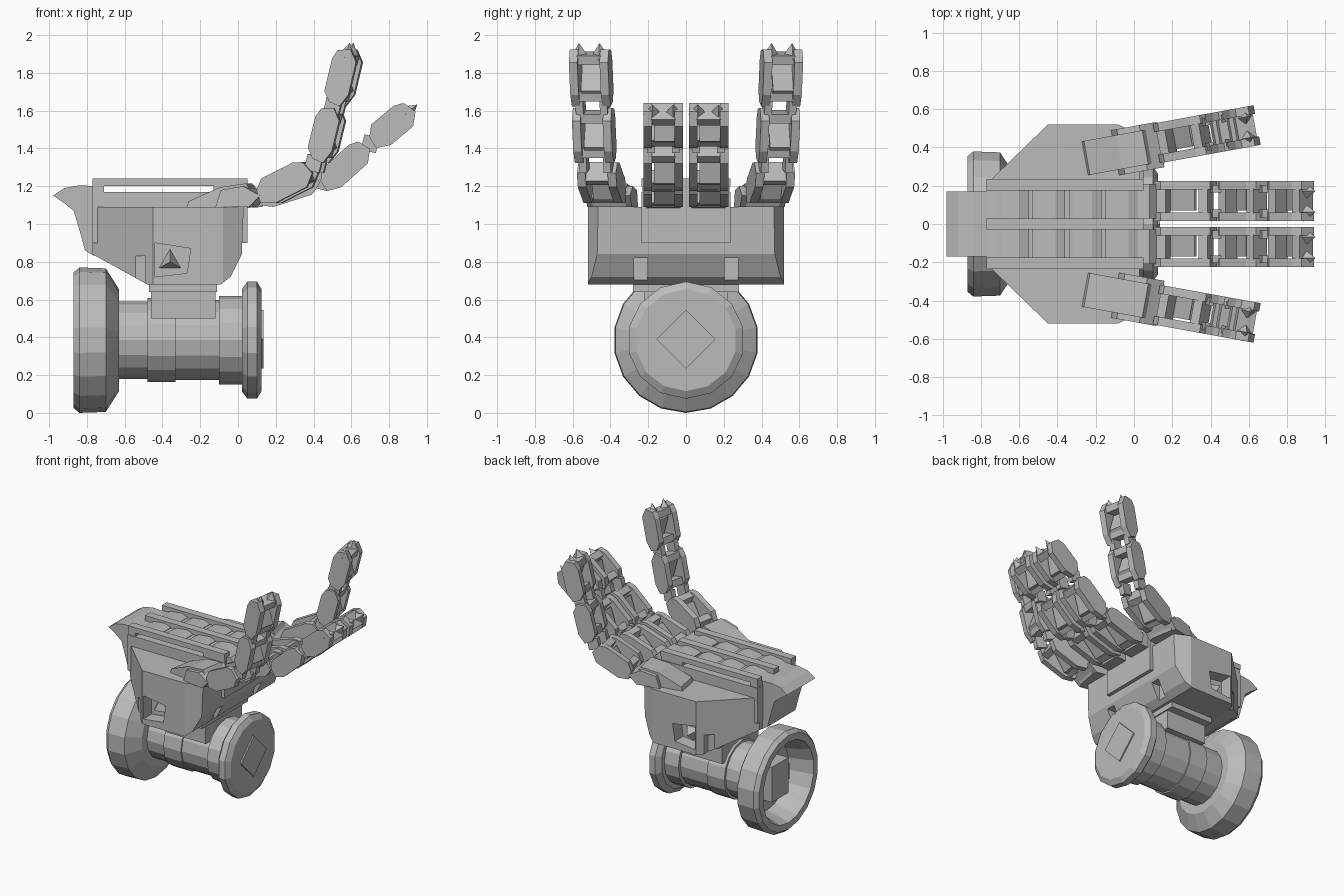
import bpy, bmesh, math
from mathutils import Matrix, Vector

cube = bpy.data.objects.get("Cube")
if cube:
    bpy.data.objects.remove(cube, do_unlink=True)

grey = bpy.data.materials.new("plain_grey")
grey.use_nodes = True
colour = (0.5, 0.5, 0.5, 1)
grey.diffuse_color = colour
grey.node_tree.nodes["Principled BSDF"].inputs["Base Color"].default_value = colour


def prism(bm, pts, a, b, axis="y", mat=None):
    """Extrude a 2D outline: (x, z) along y, or (x, y) along z."""
    def place(u, v, w):
        p = Vector((u, w, v)) if axis == "y" else Vector((u, v, w))
        return mat @ p if mat else p
    lo = [bm.verts.new(place(u, v, a)) for u, v in pts]
    hi = [bm.verts.new(place(u, v, b)) for u, v in pts]
    n = len(pts)
    faces = [bm.faces.new(lo), bm.faces.new(hi[::-1])]
    for i in range(n):
        j = (i + 1) % n
        faces.append(bm.faces.new((lo[j], lo[i], hi[i], hi[j])))
    bmesh.ops.recalc_face_normals(bm, faces=faces)


def box(bm, x0, x1, y0, y1, z0, z1, mat=None):
    prism(bm, [(x0, z0), (x1, z0), (x1, z1), (x0, z1)], y0, y1, "y", mat)


def finish(name, bm, hidden=False):
    bmesh.ops.recalc_face_normals(bm, faces=bm.faces[:])
    mesh = bpy.data.meshes.new(name)
    bm.to_mesh(mesh)
    bm.free()
    mesh.materials.append(grey)
    ob = bpy.data.objects.new(name, mesh)
    bpy.context.scene.collection.objects.link(ob)
    ob.hide_render = hidden
    if hidden:
        ob.hide_viewport = True
        ob.display_type = "WIRE"
    return ob


def boolean(ob, tool, kind):
    mod = ob.modifiers.new(tool.name, "BOOLEAN")
    mod.object, mod.operation, mod.solver = tool, kind, "EXACT"


def lathe(name, profile, sides, z=0.385, closed=False):
    """Revolve (x, radius) points around a horizontal axis."""
    bm = bmesh.new()
    rings = []
    for x, r in profile:
        rings.append([bm.verts.new((x, r * math.sin(t), z + r * math.cos(t)))
                      for t in (math.tau * i / sides for i in range(sides))])
    pairs = list(zip(rings, rings[1:]))
    if closed:
        pairs.append((rings[-1], rings[0]))
    else:
        bm.faces.new(rings[0])
        bm.faces.new(rings[-1])
    for p, q in pairs:
        for i in range(sides):
            j = (i + 1) % sides
            bm.faces.new((p[i], p[j], q[j], q[i]))
    return finish(name, bm)


# Palm housing: front profile intersected with the plan outline
bm = bmesh.new()
prism(bm, [(-0.77, 0.84), (-0.48, 0.68), (-0.09, 0.68), (-0.04, 0.72),
           (0.02, 0.84), (0.03, 1.09), (-0.77, 1.09)], -0.6, 0.6)
palm = finish("palm_housing", bm)
half = [(-0.77, 0.21), (-0.45, 0.52), (-0.08, 0.52), (0.04, 0.46)]
bm = bmesh.new()
prism(bm, half + [(x, -y) for x, y in half[::-1]], 0.5, 1.3, "z")
boolean(palm, finish("plan_cutter", bm, True), "INTERSECT")

# Recesses in the housing
bm = bmesh.new()
for s in (-1, 1):
    prism(bm, [(-0.44, 0.72), (-0.27, 0.74), (-0.25, 0.87), (-0.44, 0.9)],
          s * 0.42, s * 0.6)
    box(bm, -0.06, 0.2, s * 0.205, s * 0.275, 0.7, 0.82)
    box(bm, -0.55, -0.49, s * 0.43, s * 0.6, 0.6, 0.83)
boolean(palm, finish("recess_cutter", bm, True), "DIFFERENCE")

for s, side in ((-1, "right"), (1, "left")):
    bm = bmesh.new()
    cone = bmesh.ops.create_cone(bm, cap_ends=True, segments=3, radius1=0.07,
                                 radius2=0.0, depth=0.09)
    bmesh.ops.transform(bm, verts=cone["verts"],
                        matrix=Matrix.Translation((-0.36, s * 0.46, 0.8))
                        @ Matrix.Rotation(-s * math.pi / 2, 4, "X"))
    finish(side + "_recess_stud", bm)

# Raised spine of the palm, with end supports under the rails
bm = bmesh.new()
box(bm, -0.772, 0.05, -0.235, 0.235, 0.9, 1.17)
for x0, x1 in ((-0.77, -0.71), (-0.13, 0.05)):
    box(bm, x0, x1, -0.23, 0.23, 1.17, 1.2)
finish("palm_spine", bm)

bm = bmesh.new()
for y, w in ((-0.205, 0.03), (0, 0.03), (0.205, 0.03)):
    box(bm, -0.77, 0.05, y - w, y + w, 1.2, 1.24)
finish("palm_rails", bm)

# Tendon links lying between the rails
bm = bmesh.new()
for y in (-0.103, 0.103):
    for x in (-0.72, -0.53, -0.34, -0.15):
        prism(bm, [(x, 1.2), (x + 0.17, 1.2), (x + 0.17, 1.205),
                   (x + 0.12, 1.225), (x + 0.03, 1.215)], y - 0.073, y + 0.073)
finish("tendon_links", bm)

# Flared guard at the heel of the palm
bm = bmesh.new()
prism(bm, [(-0.98, 1.15), (-0.92, 1.19), (-0.84, 1.205), (-0.76, 1.2),
           (-0.76, 0.83), (-0.81, 0.86), (-0.84, 0.97), (-0.87, 1.07),
           (-0.92, 1.11)], -0.17, 0.17)
finish("heel_guard", bm)

# Stepped mount between palm and wrist
bm = bmesh.new()
box(bm, -0.47, -0.11, -0.28, 0.28, 0.64, 0.69)
box(bm, -0.46, -0.12, -0.22, 0.22, 0.5, 0.66)
finish("wrist_mount", bm)

# Wrist barrel, end disc and hollow drum
lathe("wrist_barrel", [(-0.66, 0.205), (-0.48, 0.205), (-0.48, 0.222),
                       (-0.33, 0.222), (-0.33, 0.212), (-0.1, 0.212),
                       (-0.1, 0.235), (0.03, 0.235)], 16)
lathe("end_disc", [(0.02, 0.27), (0.05, 0.31), (0.1, 0.31), (0.125, 0.27)], 14)
lathe("hollow_drum", [(-0.63, 0.27), (-0.7, 0.38), (-0.84, 0.385), (-0.87, 0.36),
                      (-0.87, 0.31), (-0.82, 0.29), (-0.69, 0.26),
                      (-0.69, 0.1), (-0.63, 0.1)], 18, closed=True)

bm = bmesh.new()
turn = Matrix.Translation((0, 0, 0.39)) @ Matrix.Rotation(math.pi / 4, 4, "X")
box(bm, 0.1, 0.135, -0.11, 0.11, -0.11, 0.11, turn)
finish("disc_diamond", bm)

bm = bmesh.new()
box(bm, -0.8, -0.66, -0.1, 0.1, 0.25, 0.52)
box(bm, -0.76, -0.66, -0.17, 0.06, 0.32, 0.44)
finish("drum_core", bm)


def segment(name, start, end, y, yaw, thick, width, tip=False):
    """Open finger link: two side plates, end bars and a tilted inner panel."""
    a, b = Vector((start[0], 0, start[1])), Vector((end[0], 0, end[1]))
    d = b - a
    length, t, w = d.length, thick / 2, width / 2
    m = (Matrix.Translation((0, y, 0)) @ Matrix.Rotation(yaw, 4, "Z")
         @ Matrix.Translation(a)
         @ Matrix.Rotation(-math.atan2(d.z, d.x), 4, "Y"))
    bm = bmesh.new()
    side = [(-0.03, -t * 0.5), (0.04, -t), (length - 0.04, -t),
            (length + 0.02, -t * 0.3), (length, t * 0.7), (length - 0.05, t),
            (0.03, t), (-0.02, t * 0.4)]
    for s in (-1, 1):
        prism(bm, side, s * w, s * (w - 0.045), "y", m)
    inner = w - 0.04
    box(bm, 0, 0.05, -inner, inner, -t * 0.7, t * 0.6, m)
    box(bm, length - 0.06, length - 0.01, -inner, inner, -t * 0.7, t * 0.8, m)
    prism(bm, [(0.04, -t * 0.7), (0.06, -t * 0.9), (length * 0.72, t * 0.3),
               (length * 0.7, t * 0.5)], -inner * 0.75, inner, "y", m)
    if tip:
        for s in (-0.55, 0.5):
            box_mat = m @ Matrix.Translation((length - 0.02, s * w, 0))
            cone = bmesh.ops.create_cone(bm, cap_ends=True, segments=4,
                                         radius1=0.05, radius2=0, depth=0.08)
            bmesh.ops.transform(bm, verts=cone["verts"], matrix=box_mat
                                @ Matrix.Translation((0.03, 0, 0))
                                @ Matrix.Rotation(math.pi / 2, 4, "Y"))
    finish(name, bm)


# Fingers: inner pair reaches forward, outer pair curls up and splays
INNER = [((0.13, 1.14), (0.41, 1.23), 0.13), ((0.47, 1.22), (0.67, 1.4), 0.14),
         ((0.73, 1.45), (0.91, 1.6), 0.15)]
OUTER = [((0.15, 1.16), (0.39, 1.28), 0.15), ((0.45, 1.36), (0.51, 1.6), 0.13),
         ((0.54, 1.66), (0.6, 1.91), 0.13)]
for s, side in ((-1, "right"), (1, "left")):
    for kind, links, y, yaw in (("inner", INNER, 0.12, 0), ("outer", OUTER, 0.4, 0.18)):
        for i, (a, b, thick) in enumerate(links):
            segment(f"{side}_{kind}_finger_{i + 1}", a, b, s * y, s * yaw,
                    thick, 0.21, i == 2)
        # Narrow hinge blocks joining neighbouring links
        bm = bmesh.new()
        for (_, e, _), (n, _, _) in zip(links, links[1:]):
            mid = Matrix.Translation((0, s * y, 0)) @ Matrix.Rotation(s * yaw, 4, "Z")
            cx, cz = (e[0] + n[0]) / 2, (e[1] + n[1]) / 2
            for k in (-0.065, 0.065):
                prism(bm, [(cx - 0.05, cz - 0.03), (cx + 0.03, cz - 0.05),
                           (cx + 0.05, cz + 0.03), (cx - 0.03, cz + 0.05)],
                      k - 0.02, k + 0.02, "y", mid)
        finish(f"{side}_{kind}_finger_hinges", bm)

    # Knuckles
    bm = bmesh.new()
    prism(bm, [(-0.04, 1.08), (0.13, 1.09), (0.15, 1.14), (0.08, 1.21),
               (-0.03, 1.2)], s * 0.03, s * 0.21)
    finish(side + "_inner_knuckle", bm)
    bm = bmesh.new()
    m = Matrix.Translation((0, s * 0.39, 0)) @ Matrix.Rotation(s * 0.18, 4, "Z")
    prism(bm, [(-0.26, 1.09), (0.09, 1.09), (0.11, 1.13), (0.06, 1.215),
               (-0.08, 1.195), (-0.25, 1.12)], -0.09, 0.09, "y", m)
    prism(bm, [(-0.1, 1.09), (0.08, 1.09), (0.14, 1.15), (0.05, 1.2),
               (-0.07, 1.18)], -0.12, 0.12, "y", m)
    finish(side + "_outer_knuckle", bm)
